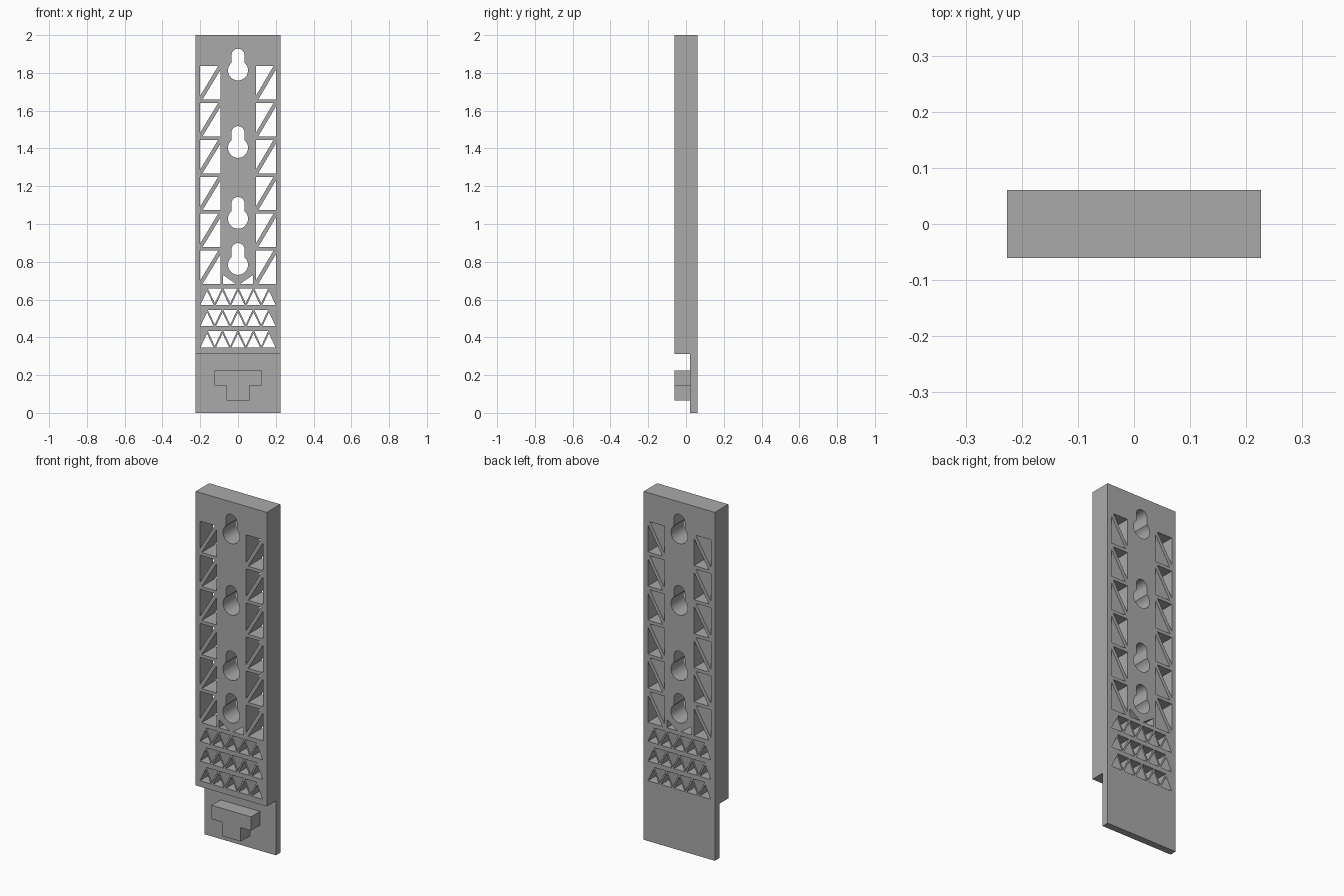
import bpy, bmesh
from math import sin, cos, pi, radians, asin
from mathutils import Matrix

if "Cube" in bpy.data.objects:
    bpy.data.objects.remove(bpy.data.objects["Cube"], do_unlink=True)

grey = bpy.data.materials.new("plain grey")
grey.use_nodes = True
colour = (0.4, 0.4, 0.4, 1)
grey.diffuse_color = colour
grey.node_tree.nodes["Principled BSDF"].inputs["Base Color"].default_value = colour


def slab(name, loops, y0, y1):
    """Outline plus holes in the x-z plane, extruded from y0 to y1."""
    curve = bpy.data.curves.new(name + " outline", "CURVE")
    curve.dimensions = "2D"
    curve.fill_mode = "BOTH"
    curve.extrude = (y1 - y0) / 2
    for loop in loops:
        spline = curve.splines.new("POLY")
        spline.points.add(len(loop) - 1)
        for point, (x, z) in zip(spline.points, loop):
            point.co = (x, z, 0, 1)
        spline.use_cyclic_u = True
    helper = bpy.data.objects.new(name + " helper", curve)
    bpy.context.collection.objects.link(helper)
    evaluated = helper.evaluated_get(bpy.context.evaluated_depsgraph_get())
    mesh = bpy.data.meshes.new_from_object(evaluated)
    bpy.data.objects.remove(helper, do_unlink=True)
    mesh.transform(Matrix.Translation((0, (y0 + y1) / 2, 0)) @ Matrix.Rotation(pi / 2, 4, "X"))
    bm = bmesh.new()
    bm.from_mesh(mesh)
    bmesh.ops.remove_doubles(bm, verts=bm.verts, dist=1e-5)
    bmesh.ops.recalc_face_normals(bm, faces=bm.faces)
    bm.to_mesh(mesh)
    bm.free()
    mesh.materials.clear()
    mesh.materials.append(grey)
    obj = bpy.data.objects.new(name, mesh)
    bpy.context.collection.objects.link(obj)
    bpy.ops.object.select_all(action="DESELECT")
    obj.select_set(True)
    bpy.context.view_layer.objects.active = obj
    bpy.ops.object.shade_smooth_by_angle(angle=radians(30))
    return obj


def rect(x0, x1, z0, z1):
    return [(x0, z0), (x1, z0), (x1, z1), (x0, z1)]


def keyhole(z, big=0.053, small=0.035, rise=0.08, steps=32):
    """Large round hole with a narrow round-topped slot above it."""
    join = asin(small / big)
    sweep = 2 * pi - 2 * join
    loop = []
    for i in range(steps + 1):
        a = pi / 2 + join + sweep * i / steps
        loop.append((big * cos(a), z + big * sin(a)))
    for i in range(17):
        a = pi * i / 16
        loop.append((small * cos(a), z + rise + small * sin(a)))
    return loop


half_w, front, back, step_z = 0.226, -0.061, 0.061, 0.312
holes = [keyhole(z) for z in (1.813, 1.403, 1.028, 0.784)]

# Side lattices: six cells each, split by a rising diagonal bar
for x0, x1 in ((-0.2, -0.093), (0.095, 0.2)):
    for i in range(6):
        low = 0.682 + 0.1954 * i
        high = low + 0.177
        holes.append([(x0, high), (x1 - 0.012, high), (x0, low + 0.02)])
        holes.append([(x1, low), (x1, high - 0.02), (x0 + 0.012, low)])

# Small pair of triangles under the lowest keyhole
for s in (-1, 1):
    holes.append([(s * 0.079, 0.73), (s * 0.079, 0.682), (s * 0.01, 0.682)])

# Three rows of alternating triangles
for low in (0.572, 0.459, 0.346):
    high = low + 0.087
    for i in range(5):
        x = (i - 2) * 0.082
        holes.append([(x - 0.035, low), (x + 0.035, low), (x, high - 0.013)])
    for i in range(4):
        x = (i - 1.5) * 0.082
        holes.append([(x - 0.037, high), (x + 0.037, high), (x, low + 0.008)])

slab("perforated_plate", [rect(-half_w, half_w, step_z, 2)] + holes, front, back)
slab("lower_tab", [rect(-half_w, half_w, 0, step_z)], 0.021, back)

# T-shaped catch on the lower tab
half_t = [(0.06, 0.066), (0.06, 0.146), (0.125, 0.146), (0.125, 0.225)]
slab("t_catch", [half_t + [(-x, z) for x, z in reversed(half_t)]], front, 0.021)
